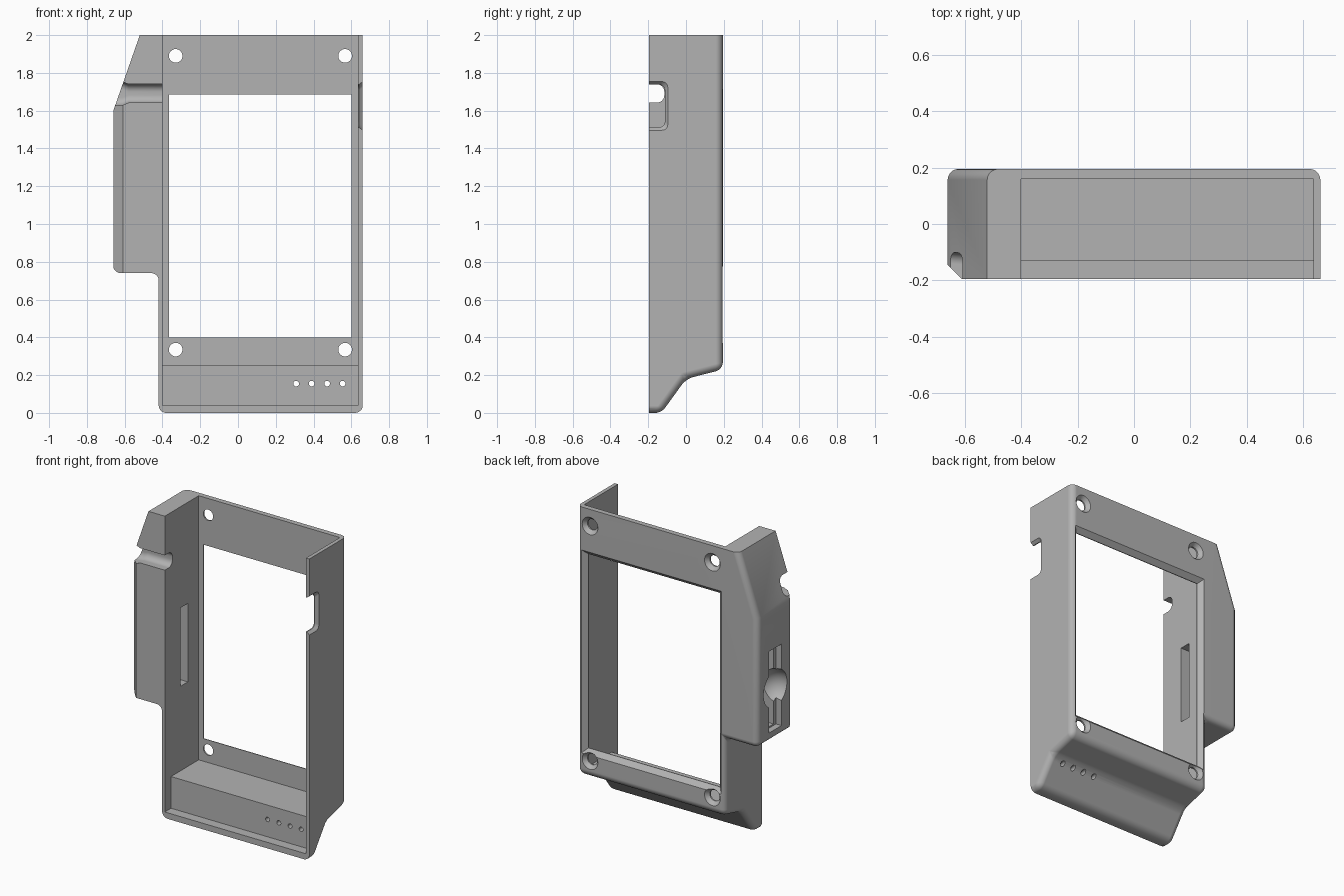
import bpy, bmesh, math
from mathutils import Vector

if "Cube" in bpy.data.objects:
    bpy.data.objects.remove(bpy.data.objects["Cube"])

grey = bpy.data.materials.new("plain grey")
grey.diffuse_color = (0.45, 0.45, 0.45, 1)
grey.use_nodes = True
grey.node_tree.nodes["Principled BSDF"].inputs["Base Color"].default_value = grey.diffuse_color


def loft(name, rings):
    """Closed solid through rings of 3D points."""
    bm = bmesh.new()
    vs = [[bm.verts.new(p) for p in r] for r in rings]
    n = len(vs[0])
    for a, b in zip(vs, vs[1:]):
        for i in range(n):
            bm.faces.new((a[i], a[(i + 1) % n], b[(i + 1) % n], b[i]))
    bm.faces.new(vs[0][::-1])
    bm.faces.new(vs[-1])
    bmesh.ops.recalc_face_normals(bm, faces=bm.faces)
    return finish(name, bm)


def finish(name, bm):
    me = bpy.data.meshes.new(name)
    bm.to_mesh(me)
    bm.free()
    me.materials.append(grey)
    ob = bpy.data.objects.new(name, me)
    bpy.context.collection.objects.link(ob)
    return ob


def along_x(pts, x):
    return [(x, y, z) for y, z in pts]


def along_y(pts, y):
    return [(x, y, z) for x, z in pts]


def box(name, x0, x1, y0, y1, z0, z1):
    p = [(y0, z0), (y1, z0), (y1, z1), (y0, z1)]
    return loft(name, [along_x(p, x0), along_x(p, x1)])


def hole(name, x, z, stations, n=32):
    """Round hole along y; stations are (y, radius)."""
    ang = [2 * math.pi * i / n for i in range(n)]
    return loft(name, [[(x + r * math.cos(a), y, z + r * math.sin(a)) for a in ang]
                       for y, r in stations])


def notch(name, depth_y, z0, z1, r, stations, n=6):
    """Rounded slot open to the front; stations are (x, flare)."""
    rings = []
    for x, d in stations:
        yb, lo, hi = depth_y + d, z0 - d, z1 + d
        pts = [(-0.4, hi), (-0.4, lo)]
        for cz, start in ((lo + r, -90), (hi - r, 0)):
            for i in range(n + 1):
                a = math.radians(start + 90 * i / n)
                pts.append((yb - r + r * math.cos(a), cz + r * math.sin(a)))
        rings.append(along_x(pts, x))
    return loft(name, rings)


def apply_mod(ob, kind, **props):
    m = ob.modifiers.new("m", kind)
    for k, v in props.items():
        setattr(m, k, v)
    bpy.ops.object.select_all(action='DESELECT')
    bpy.context.view_layer.objects.active = ob
    ob.select_set(True)
    bpy.ops.object.modifier_apply(modifier=m.name)


def boolean(ob, cutter, op='DIFFERENCE'):
    apply_mod(ob, 'BOOLEAN', operation=op, object=cutter, solver='EXACT')
    bpy.data.objects.remove(cutter)


# Outer shell: front outline crossed with side outline, oversize at front and top
front = [(-0.42, -0.3), (0.66, -0.3), (0.66, 2.2), (-0.45, 2.2), (-0.66, 1.6),
         (-0.66, 0.74), (-0.42, 0.74)]
side = [(-0.4, 0), (-0.13, 0), (0.0, 0.18), (0.195, 0.23), (0.4, 0.2826), (0.4, 2.4), (-0.4, 2.4)]
case = loft("display_case", [along_y(front, -0.6), along_y(front, 0.195)])
boolean(case, loft("side_outline", [along_x(side, -1), along_x(side, 1)]), 'INTERSECT')

# Round the outer edges, then trim front and top so those stay sharp
apply_mod(case, 'BEVEL', width=0.038, segments=5, limit_method='ANGLE',
          angle_limit=math.radians(30))
boolean(case, box("front_trim", -1, 1, -1, -0.195, -1, 3))
boolean(case, box("top_trim", -1, 1, -1, 1, 2, 3))

# Cavity, open at front and top, with a step at the bottom
cavity = [(-0.5, 0.04), (-0.13, 0.04), (-0.13, 0.25), (0.16, 0.25), (0.16, 2.5), (-0.5, 2.5)]
boolean(case, loft("cavity", [along_x(cavity, -0.4), along_x(cavity, 0.635)]))

# Window with bevelled outer rim
rings = []
for y, d in ((0.1, 0), (0.165, 0), (0.205, 0.04)):
    rings.append(along_y([(-0.365 - d, 0.40 - d), (0.6 + d, 0.40 - d),
                          (0.6 + d, 1.685 + d), (-0.365 - d, 1.685 + d)], y))
boolean(case, loft("window", rings))

# Countersunk screw holes
for x in (-0.33, 0.567):
    for z in (0.335, 1.89):
        boolean(case, hole("screw_hole", x, z, [(0.1, 0.036), (0.17, 0.036), (0.2, 0.062)]))

# Indicator light holes
for i in range(4):
    boolean(case, hole("light_hole", 0.308 + 0.082 * i, 0.155,
                       [(-0.16, 0.015), (0.1, 0.015)], 16))

# Front left chamfer of the side block
cham = [(-0.72, -0.085), (-0.55, -0.255), (-0.72, -0.255)]
boolean(case, loft("block_chamfer", [[(x, y, z) for x, y in cham] for z in (0.5, 2.3)]))

# Cable notches with flared mouths
boolean(case, notch("right_notch", -0.112, 1.512, 1.738, 0.03,
                    [(0.55, 0), (0.641, 0), (0.67, 0.024)]))
boolean(case, notch("left_notch", -0.115, 1.642, 1.74, 0.04,
                    [(-0.3, 0), (-0.58, 0), (-0.61, 0.012), (-0.7, 0.02)]))

# Slider slot with thumb scoop in the side block
boolean(case, box("slider_pocket", -0.8, -0.62, -0.057, 0.073, 0.80, 1.34))
boolean(case, box("slider_slot", -0.7, -0.35, -0.03, 0.046, 0.81, 1.33))
bm = bmesh.new()
bmesh.ops.create_uvsphere(bm, u_segments=40, v_segments=20, radius=0.122)
bmesh.ops.translate(bm, verts=bm.verts, vec=Vector((-0.66, 0.008, 1.07)))
boolean(case, finish("thumb_scoop", bm))

# Smooth the rounded parts only
bpy.ops.object.select_all(action='DESELECT')
case.select_set(True)
bpy.context.view_layer.objects.active = case
bpy.ops.object.shade_smooth_by_angle(angle=math.radians(30))
wn = case.modifiers.new("even_shading", 'WEIGHTED_NORMAL')
wn.keep_sharp = True
